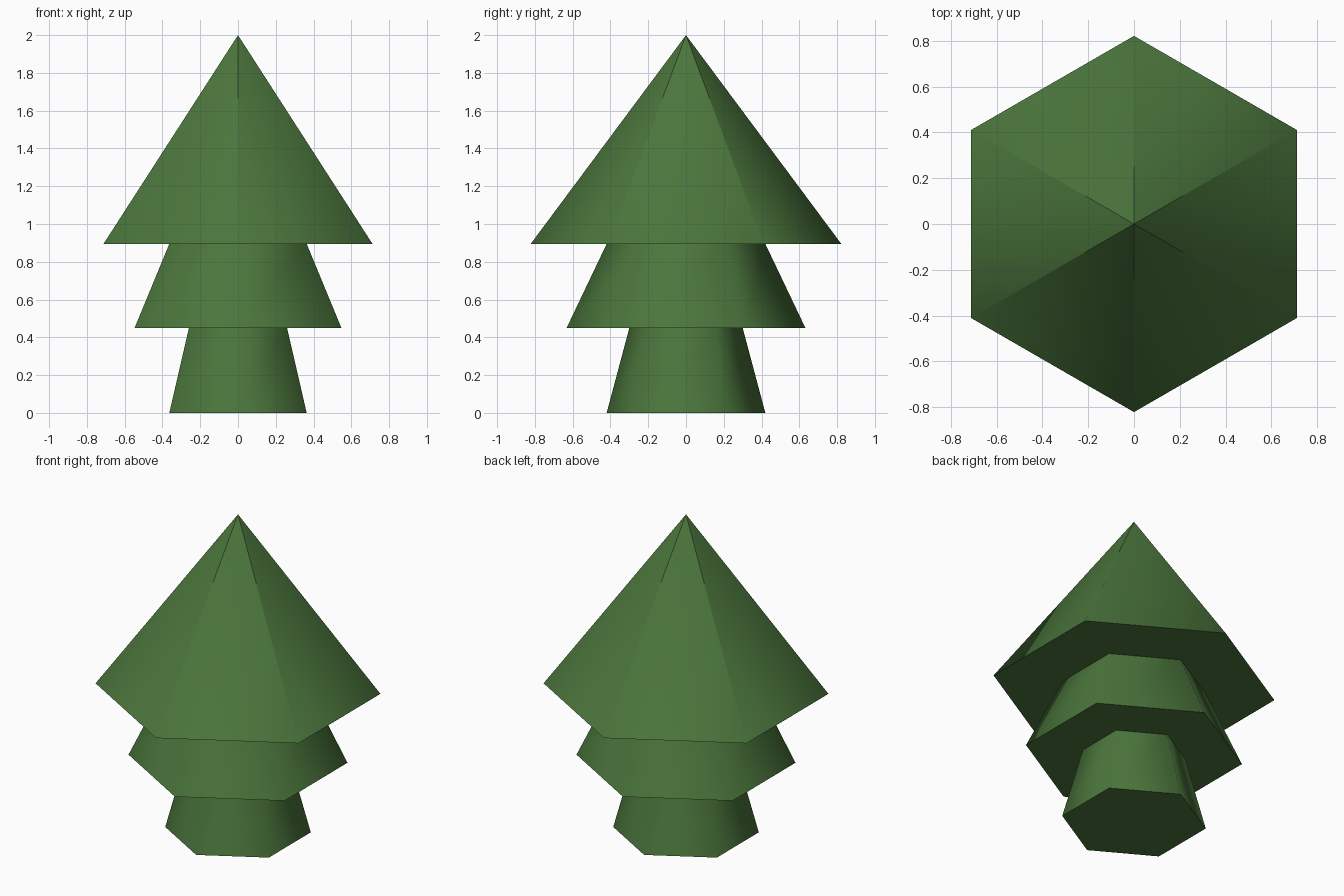
import bpy, bmesh
from math import sin, cos, pi, radians

SIDES = 6

cube = bpy.data.objects.get("Cube")
if cube:
    bpy.data.objects.remove(cube, do_unlink=True)

# One green for the whole tree
green = bpy.data.materials.new("pine_green")
green.use_nodes = True
colour = (0.07, 0.18, 0.045, 1)
green.diffuse_color = colour
green.node_tree.nodes["Principled BSDF"].inputs["Base Color"].default_value = colour


def tier(name, rings, capped=False):
    """Loft hexagonal rings of (radius, height); radius 0 closes to a point."""
    bm = bmesh.new()
    loops = []
    for r, z in rings:
        count = SIDES if r else 1
        loops.append([bm.verts.new((r * sin(2 * pi * i / SIDES), -r * cos(2 * pi * i / SIDES), z))
                      for i in range(count)])
    for low, high in zip(loops, loops[1:]):
        for i in range(SIDES):
            j = (i + 1) % SIDES
            top = [high[j], high[i]] if len(high) > 1 else [high[0]]
            bm.faces.new([low[i], low[j]] + top)
    if capped:
        bm.faces.new(loops[0][::-1])
    mesh = bpy.data.meshes.new(name)
    bm.to_mesh(mesh)
    bm.free()
    mesh.materials.append(green)
    obj = bpy.data.objects.new(name, mesh)
    bpy.context.collection.objects.link(obj)
    # Soft sides, crisp rims
    bpy.ops.object.select_all(action='DESELECT')
    obj.select_set(True)
    bpy.context.view_layer.objects.active = obj
    bpy.ops.object.shade_smooth_by_angle(angle=radians(62))
    return obj


trunk = tier("trunk", [(0.42, 0), (0.30, 0.45)], capped=True)
lower = tier("lower_branches", [(0.30, 0.45), (0.632, 0.45), (0.42, 0.895)])
upper = tier("upper_branches", [(0.42, 0.895), (0.822, 0.895), (0, 2)])

# Facets meet crisply at the tip and soften towards the rim
mesh = upper.data
normals = [n.vector.copy() for n in mesh.corner_normals]
for face in mesh.polygons:
    for corner in face.loop_indices:
        if mesh.vertices[mesh.loops[corner].vertex_index].co.z > 1.9:
            normals[corner] = face.normal.copy()
mesh.normals_split_custom_set(normals)
